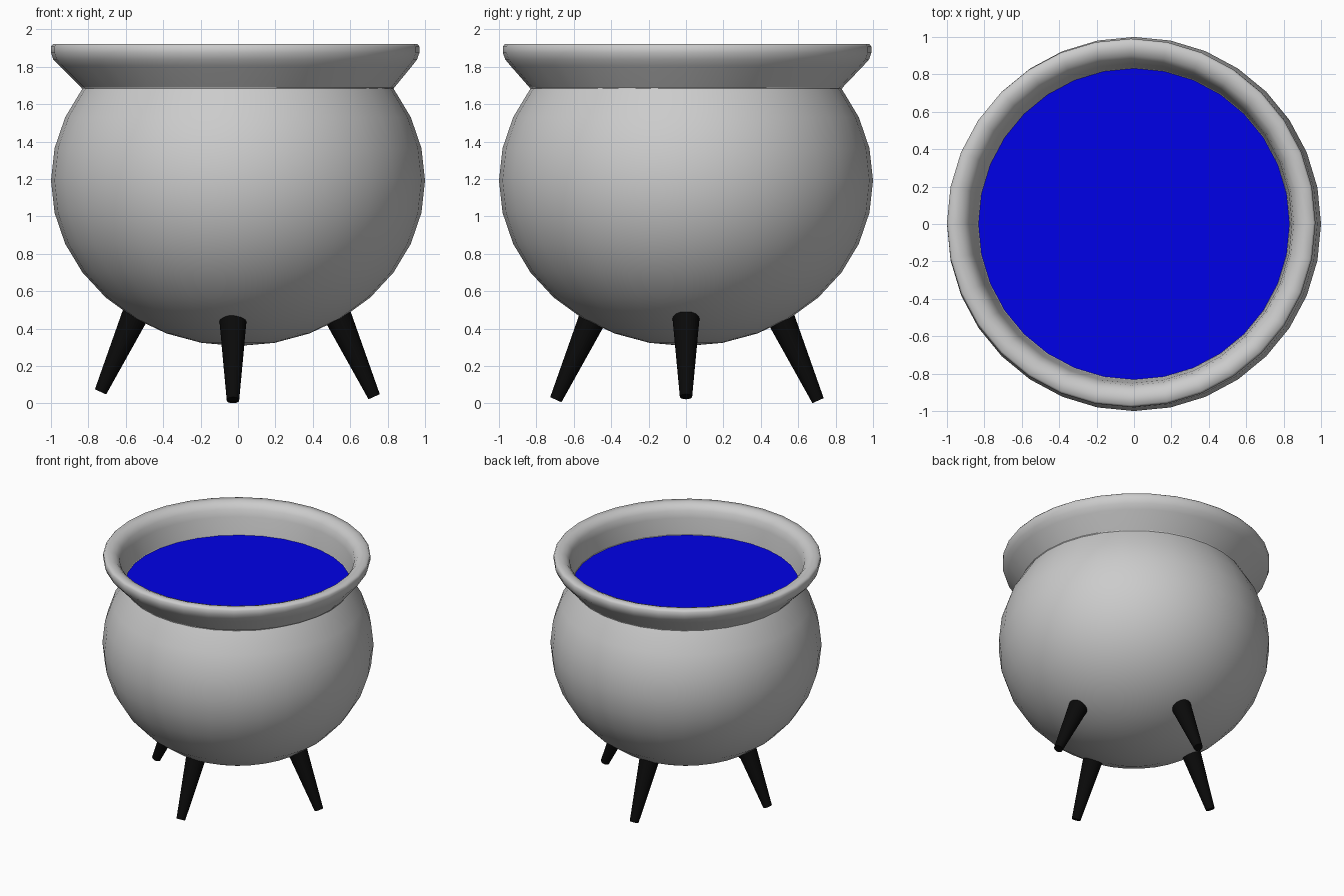
import bpy, bmesh
from math import sin, cos, pi, radians
from mathutils import Vector

if "Cube" in bpy.data.objects:
    bpy.data.objects.remove(bpy.data.objects["Cube"])

SEG = 32


def finish(bm, name, smooth=True, color=None):
    bmesh.ops.recalc_face_normals(bm, faces=bm.faces)
    me = bpy.data.meshes.new(name)
    bm.to_mesh(me)
    bm.free()
    ob = bpy.data.objects.new(name, me)
    bpy.context.collection.objects.link(ob)
    for p in me.polygons:
        p.use_smooth = smooth
    if color:
        mat = bpy.data.materials.new(name + "_colour")
        mat.diffuse_color = color
        mat.use_nodes = True
        mat.node_tree.nodes["Principled BSDF"].inputs["Base Color"].default_value = mat.diffuse_color
        me.materials.append(mat)
    return ob


# Round pot body: squashed sphere, open where the rim starts
bm = bmesh.new()
bmesh.ops.create_uvsphere(bm, u_segments=SEG, v_segments=16, radius=1)
cut = sin(radians(33.75)) + 0.01
bmesh.ops.delete(bm, geom=[v for v in bm.verts if v.co.z > cut], context='VERTS')
for v in bm.verts:
    v.co.z = 1.192 + 0.885 * v.co.z
finish(bm, "pot_body")

# Flared rim: radius, height and sideways lean of each ring
profile = [(0.831, 1.683, 0.0), (0.943, 1.805, 0.8), (0.973, 1.84, 1), (0.985, 1.875, 1),
           (0.985, 1.908, 1), (0.974, 1.922, 1), (0.93, 1.922, 1), (0.895, 1.908, 1),
           (0.868, 1.875, 0.9), (0.855, 1.82, 0.7), (0.835, 1.683, 0.0)]
bm = bmesh.new()
rings = []
for r, z, lean in profile:
    rings.append([bm.verts.new((r * cos(2 * pi * i / SEG) - 0.015 * lean,
                                r * sin(2 * pi * i / SEG) + 0.006 * lean, z))
                  for i in range(SEG)])
for a, b in zip(rings, rings[1:]):
    for i in range(SEG):
        j = (i + 1) % SEG
        bm.faces.new((a[i], a[j], b[j], b[i]))
finish(bm, "rim")

# Liquid surface
bm = bmesh.new()
bmesh.ops.create_circle(bm, cap_ends=True, segments=SEG, radius=0.832)
bmesh.ops.translate(bm, verts=bm.verts, vec=(0, 0, 1.686))
liquid = finish(bm, "liquid", False, (0.0, 0.0, 0.8, 1))
if liquid.data.polygons[0].normal.z < 0:
    liquid.data.flip_normals()


# Tapered splayed legs: foot centre and inward direction
def leg(name, foot, inward):
    axis = Vector((inward[0] * sin(radians(24.3)), inward[1] * sin(radians(24.3)),
                   cos(radians(24.3))))
    length = 0.54
    bm = bmesh.new()
    bmesh.ops.create_cone(bm, cap_ends=True, segments=SEG, radius1=0.033,
                          radius2=0.079, depth=length)
    bmesh.ops.translate(bm, verts=bm.verts, vec=(0, 0, length / 2))
    ob = finish(bm, name, False, (0.003, 0.003, 0.003, 1))
    ob.rotation_mode = 'QUATERNION'
    ob.rotation_quaternion = Vector((0, 0, 1)).rotation_difference(axis)
    ob.location = foot


leg("left_leg", (-0.735, 0.0, 0.062), (1, 0))
leg("right_leg", (0.728, 0.0, 0.036), (-1, 0))
leg("front_leg", (-0.027, -0.696, 0.02), (0, 1))
leg("back_leg", (-0.027, 0.706, 0.015), (0, -1))
